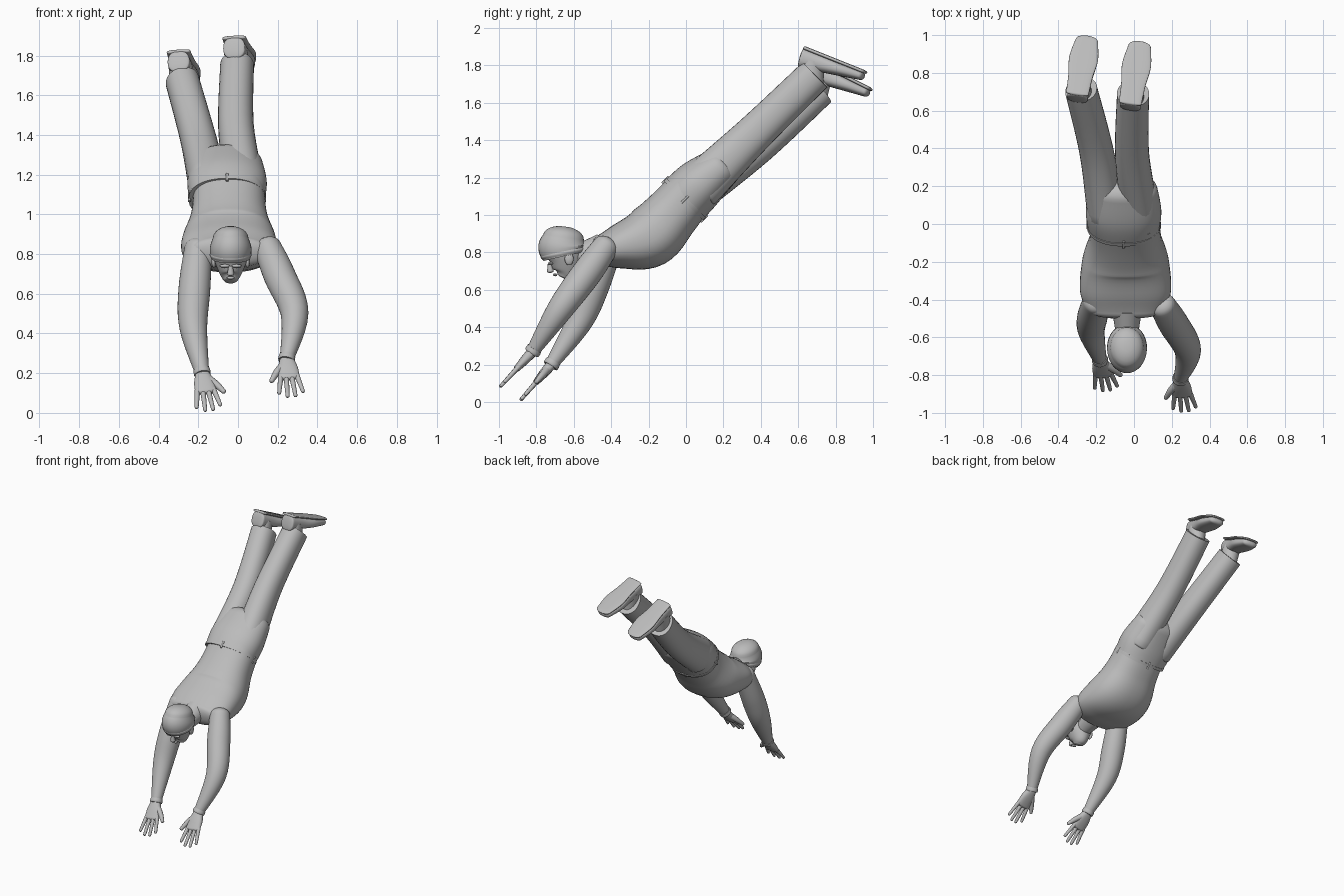
import bpy, bmesh, math
from mathutils import Vector

cube = bpy.data.objects.get("Cube")
if cube:
    bpy.data.objects.remove(cube)

shade = 0.5
grey = bpy.data.materials.new("plain_grey")
grey.diffuse_color = (shade, shade, shade, 1)
grey.use_nodes = True
grey.node_tree.nodes["Principled BSDF"].inputs["Base Color"].default_value = grey.diffuse_color


def finish(name, bm):
    """Turn a bmesh into a smooth shaded object."""
    bmesh.ops.recalc_face_normals(bm, faces=bm.faces)
    mesh = bpy.data.meshes.new(name)
    bm.to_mesh(mesh)
    bm.free()
    mesh.materials.append(grey)
    part = bpy.data.objects.new(name, mesh)
    bpy.context.collection.objects.link(part)
    bpy.ops.object.select_all(action='DESELECT')
    part.select_set(True)
    bpy.context.view_layer.objects.active = part
    bpy.ops.object.shade_smooth_by_angle(angle=math.radians(50))


def spline(values, t):
    """Smooth curve through all the values, with t counted in steps between them."""
    i = min(int(t), len(values) - 2)
    f = t - i
    a, b = values[i], values[i + 1]
    before = values[i - 1] if i else a
    after = values[i + 2] if i + 2 < len(values) else b
    slope_a, slope_b = (b - before) / 2, (after - a) / 2
    ease = f * f * (3 - 2 * f)
    return a + (b - a) * ease + slope_a * f * (1 - f) ** 2 - slope_b * f * f * (1 - f)


def ramp(start, end, count):
    return [start + (end - start) * i / (count - 1) for i in range(count)]


def superellipse(angle, power):
    x, y = math.cos(angle), math.sin(angle)
    return [math.copysign(abs(c) ** (2 / power), c) for c in (x, y)]


def loft(name, centres, widths, depths=None, start_dome=0, end_dome=0, power=2, sides=32, steps=6):
    """Skin along a path; the width runs sideways in x and the depth across it."""
    depths = depths or widths
    centres = [Vector(c) for c in centres]
    total = (len(centres) - 1) * steps
    path = [spline(centres, i / steps) for i in range(total + 1)]
    rings = []
    for i, centre in enumerate(path):
        along = (path[min(i + 1, total)] - path[max(i - 1, 0)]).normalized()
        across = (Vector((1, 0, 0)) - along * along.x).normalized()
        width, depth = spline(widths, i / steps), spline(depths, i / steps)
        rings.append((centre, along, across * width, along.cross(across) * depth))
    # Rounded ends
    first, last = rings[0], rings[-1]
    for i in range(1, 6):
        turn = math.pi / 2 * i / 6
        rise, shrink = math.sin(turn), math.cos(turn)
        if start_dome:
            c, along, u, v = first
            rings.insert(0, (c - along * start_dome * rise, along, u * shrink, v * shrink))
        if end_dome:
            c, along, u, v = last
            rings.append((c + along * end_dome * rise, along, u * shrink, v * shrink))
    # Faces between neighbouring rings
    bm = bmesh.new()
    outline = [superellipse(math.tau * k / sides, power) for k in range(sides)]
    loops = [[bm.verts.new(c + u * x + v * y) for x, y in outline] for c, along, u, v in rings]
    for lower, upper in zip(loops, loops[1:]):
        for k in range(sides):
            n = (k + 1) % sides
            bm.faces.new((lower[k], lower[n], upper[n], upper[k]))
    bm.faces.new(loops[0])
    bm.faces.new(loops[-1])
    finish(name, bm)


def ball(name, centre, size):
    bm = bmesh.new()
    bmesh.ops.create_uvsphere(bm, u_segments=20, v_segments=12, radius=1)
    bmesh.ops.scale(bm, vec=size, verts=bm.verts)
    bmesh.ops.translate(bm, vec=centre, verts=bm.verts)
    finish(name, bm)


def in_plane(x, points):
    """Place side-on (y, z) points at a sideways position x."""
    return [Vector((x, y, z)) for y, z in points]


# Torso, from the shoulders back to the waist
loft("torso", in_plane(-.045, [(-.46, .81), (-.36, .83), (-.2, .88), (-.08, 1), (.03, 1.13)]),
     widths=[.2, .24, .23, .19, .18], depths=[.08, .12, .165, .15, .135],
     start_dome=.04, power=2.3, sides=48)

# Trouser seat and waistband
waist, hips, crotch = in_plane(-.055, [(-.01, 1.08), (.07, 1.16), (.18, 1.25)])
loft("trouser_seat", [waist, hips, crotch], widths=[.19, .2, .18], depths=[.145, .14, .115],
     end_dome=.08, power=2.2, sides=48)
body_axis = (hips - waist).normalized()
body_back = Vector((1, 0, 0)).cross(body_axis)
loft("waistband", [waist - body_axis * .005, waist + body_axis * .015],
     widths=[.194] * 2, depths=[.149] * 2, power=2.2, sides=48)

# Belt loops around the waistband
for quarter in range(4):
    x, y = superellipse(quarter * math.pi / 2, 2)
    spot = waist + Vector((x * .19, 0, 0)) - body_back * y * .145
    loft("belt_loop", [spot - body_axis * .02, spot + body_axis * .03], widths=[.007] * 2, sides=8)

# Trouser legs, ankles and shoes with the soles turned up
legs = {
    "left": [(.03, .07, 1.15), (-.01, .37, 1.44), (-.005, .69, 1.75)],
    "right": [(-.15, .07, 1.15), (-.2, .39, 1.38), (-.28, .71, 1.67)],
}
soles = {
    "left": [(-.02, .64, 1.89), (.03, .94, 1.77)],
    "right": [(-.3, .69, 1.82), (-.25, .97, 1.68)],
}
for side, path in legs.items():
    loft(side + "_trouser_leg", path, widths=[.1, .09, .085], depths=[.125, .102, .094],
         start_dome=.04, power=2.2)
    heel, toe = [Vector(p) for p in soles[side]]
    forward = (toe - heel).normalized()
    sole_up = Vector((1, 0, 0)).cross(forward).normalized()
    heights = ramp(.055, .025, 4)
    spine = [heel.lerp(toe, i / 3) - sole_up * h for i, h in enumerate(heights)]
    shoe_widths = [.055, .06, .072, .055]
    loft(side + "_shoe_upper", spine, widths=shoe_widths, depths=heights,
         start_dome=.01, end_dome=.025, power=2.5)
    loft(side + "_shoe_sole", ramp(heel, toe, 4), widths=[w + .005 for w in shoe_widths],
         depths=[.01] * 4, start_dome=.01, end_dome=.03, power=3)
    ankle = Vector(path[-1])
    loft(side + "_ankle", [ankle - body_axis * .04, heel.lerp(toe, .2) - sole_up * .05],
         widths=[.06] * 2, depths=[.075, .06])

# Head with a swimming cap
middle = -.037
loft("face", in_plane(middle, [(-.65, .67), (-.64, .7), (-.64, .76), (-.65, .82)]),
     widths=[.035, .055, .08, .095], depths=[.04, .07, .09, .11], start_dome=.01)
cap_path = in_plane(middle, [(-.65, .78), (-.66, .83), (-.655, .88)])
loft("swim_cap", cap_path, widths=[.1, .105, .09], depths=[.115, .13, .11], end_dome=.06)
loft("cap_edge", ramp(cap_path[0], cap_path[1], 4)[:3],
     widths=[.098, .106, .1], depths=[.115, .126, .12])
loft("neck", in_plane(middle, [(-.61, .77), (-.45, .82)]), widths=[.055, .08])

# Facial features
loft("nose", in_plane(middle, [(-.73, .74), (-.725, .7)]), widths=[.01, .018], end_dome=.01, sides=16)
ball("lips", (middle, -.7, .68), (.02, .012, .008))
for side, sign in (("left", 1), ("right", -1)):
    ball(side + "_brow", (middle + sign * .03, -.725, .74), (.026, .014, .009))
    ball(side + "_ear", (middle + sign * .085, -.625, .765), (.012, .024, .034))

# Arms and hands
arms = {
    "left": [(.15, -.43, .83), (.21, -.53, .69), (.285, -.67, .5), (.245, -.82, .27)],
    "right": [(-.2, -.41, .83), (-.22, -.49, .62), (-.225, -.57, .43), (-.18, -.72, .2)],
}
fingertips = {"left": (.27, -.99, .085), "right": (-.145, -.88, .015)}
for side, path in arms.items():
    loft(side + "_arm", path, widths=[.07, .08, .07, .035], start_dome=.05, end_dome=.01)
    wrist, tip = Vector(path[-1]), Vector(fingertips[side])
    forearm = (wrist - Vector(path[-2])).normalized()
    loft(side + "_wrist_cuff", [wrist - forearm * .02, wrist, wrist + forearm * .01],
         widths=[.041, .043, .04])

    # Hand frame: reach runs to the fingertips, inward to the thumb
    reach = tip - wrist
    inward = Vector((-1 if side == "left" else 1, 0, 0))
    inward = (inward - reach * inward.dot(reach) / reach.length_squared).normalized()
    loft(side + "_palm", ramp(wrist, wrist + reach * .48, 3),
         widths=[.034, .05, .053], depths=[.028, .025, .018], end_dome=.02, power=2.4)
    for number in range(4):
        fan = number - 1.5
        knuckle = wrist + reach * .45 + inward * fan * .027
        end = wrist + reach * (1 - fan * fan / 20) + inward * fan * .04
        loft(f"{side}_finger_{number + 1}", [knuckle, end], widths=[.014, .01],
             end_dome=.01, sides=14)
    thumb = [wrist + reach * along + inward * out for along, out in ((.15, .02), (.35, .06), (.55, .09))]
    loft(side + "_thumb", thumb, widths=[.022, .018, .012], end_dome=.01, sides=14)
